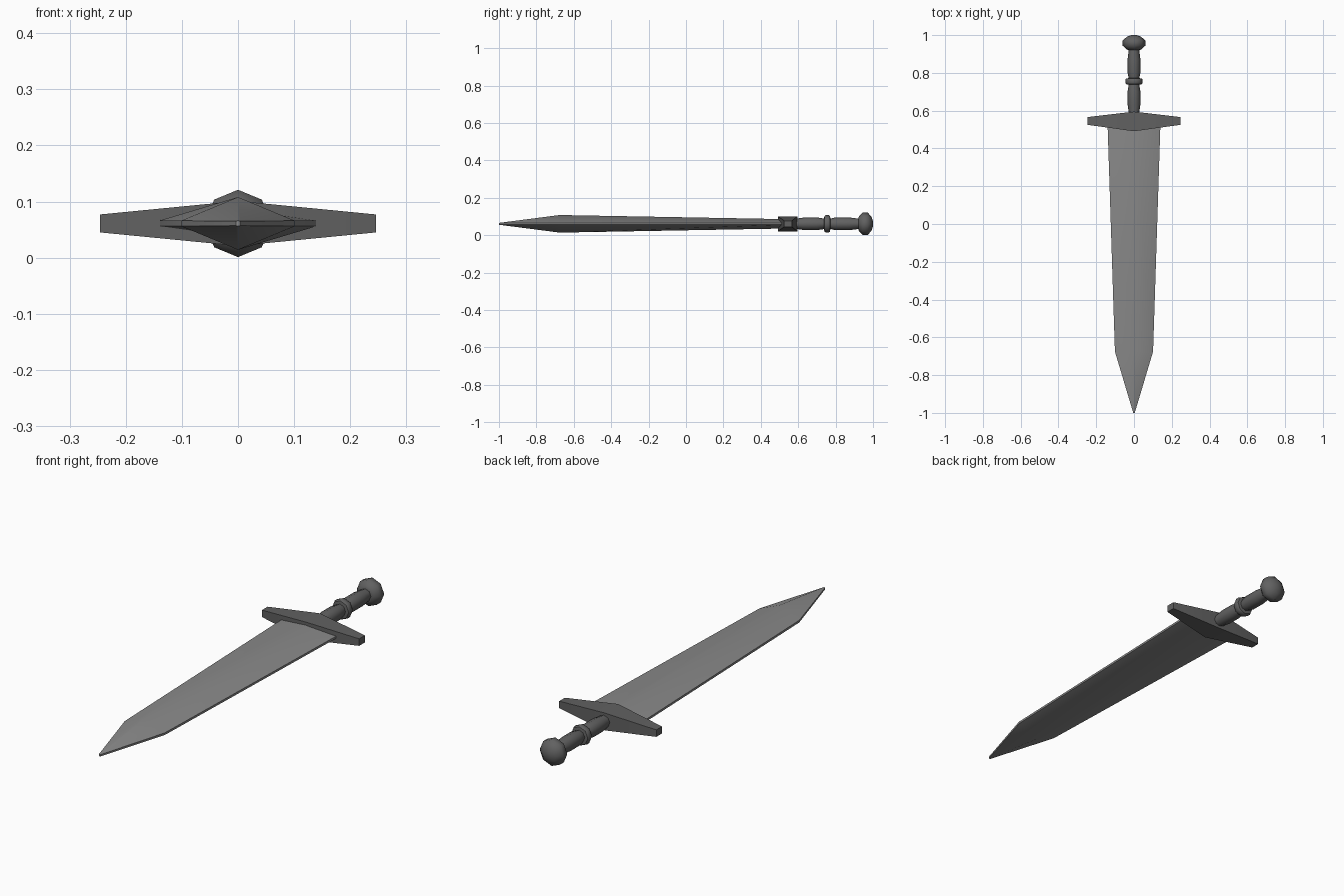
import bpy, bmesh, math

if "Cube" in bpy.data.objects:
    bpy.data.objects.remove(bpy.data.objects["Cube"])

AXIS_Z = 0.061  # height of the sword's centre line


def material(name, grey):
    mat = bpy.data.materials.new(name)
    mat.diffuse_color = (grey, grey, grey, 1)
    mat.use_nodes = True
    mat.node_tree.nodes["Principled BSDF"].inputs["Base Color"].default_value = mat.diffuse_color
    return mat


STEEL = material("steel", 0.25)
DARK = material("dark_metal", 0.12)


def skin(name, rings, mat):
    """Skin a solid through equal-length rings of points, shaded smooth by angle."""
    bm = bmesh.new()
    rings = [[bm.verts.new(p) for p in ring] for ring in rings]
    n = len(rings[0])
    for a, b in zip(rings, rings[1:]):
        for i in range(n):
            j = (i + 1) % n
            bm.faces.new((a[i], a[j], b[j], b[i]))
    bm.faces.new(rings[0])
    bm.faces.new(rings[-1])
    bmesh.ops.recalc_face_normals(bm, faces=bm.faces)
    mesh = bpy.data.meshes.new(name)
    bm.to_mesh(mesh)
    bm.free()
    mesh.materials.append(mat)
    obj = bpy.data.objects.new(name, mesh)
    bpy.context.collection.objects.link(obj)
    bpy.ops.object.select_all(action='DESELECT')
    obj.select_set(True)
    bpy.context.view_layer.objects.active = obj
    bpy.ops.object.shade_smooth_by_angle(angle=math.radians(50))
    return obj


def lathe(name, profile, mat, sides=8):
    """Turn (y, radius) points around the centre line."""
    turns = [2 * math.pi * i / sides for i in range(sides)]
    return skin(name, [[(r * math.sin(t), y, AXIS_Z + r * math.cos(t)) for t in turns]
                       for y, r in profile], mat)


def blade_section(y, w, ridge, edge):
    pts = [(0, ridge), (w, edge), (w, -edge), (0, -ridge), (-w, -edge), (-w, edge)]
    return [(x, y, AXIS_Z + z) for x, z in pts]


def guard_section(x, y0, y1, h):
    return [(x, y, AXIS_Z + z) for y, z in ((y0, -h), (y1, -h), (y1, h), (y0, h))]


# Blade: ridged, thin blunt edges, thickest where the point begins
skin("blade", [
    blade_section(0.53, 0.140, 0.025, 0.005),
    blade_section(-0.675, 0.101, 0.047, 0.005),
    blade_section(-1.0, 0.004, 0.005, 0.004),
], STEEL)

# Crossguard: block tapering from the middle to both ends
skin("crossguard", [
    guard_section(-0.246, 0.525, 0.566, 0.016),
    guard_section(0, 0.491, 0.595, 0.040),
    guard_section(0.246, 0.525, 0.566, 0.016),
], DARK)

# Grip: two swelling halves with a raised collar between
lathe("grip", [
    (0.57, 0.028), (0.60, 0.029), (0.635, 0.034), (0.70, 0.034), (0.738, 0.028),
    (0.740, 0.042), (0.747, 0.046), (0.763, 0.046), (0.770, 0.042),
    (0.772, 0.028), (0.80, 0.034), (0.87, 0.034), (0.93, 0.027),
], DARK)

# Pommel: rounded octagonal knob
lathe("pommel", [
    (0.921, 0.030), (0.925, 0.040), (0.944, 0.060), (0.972, 0.060),
    (0.992, 0.036), (1.0, 0.014),
], DARK)
